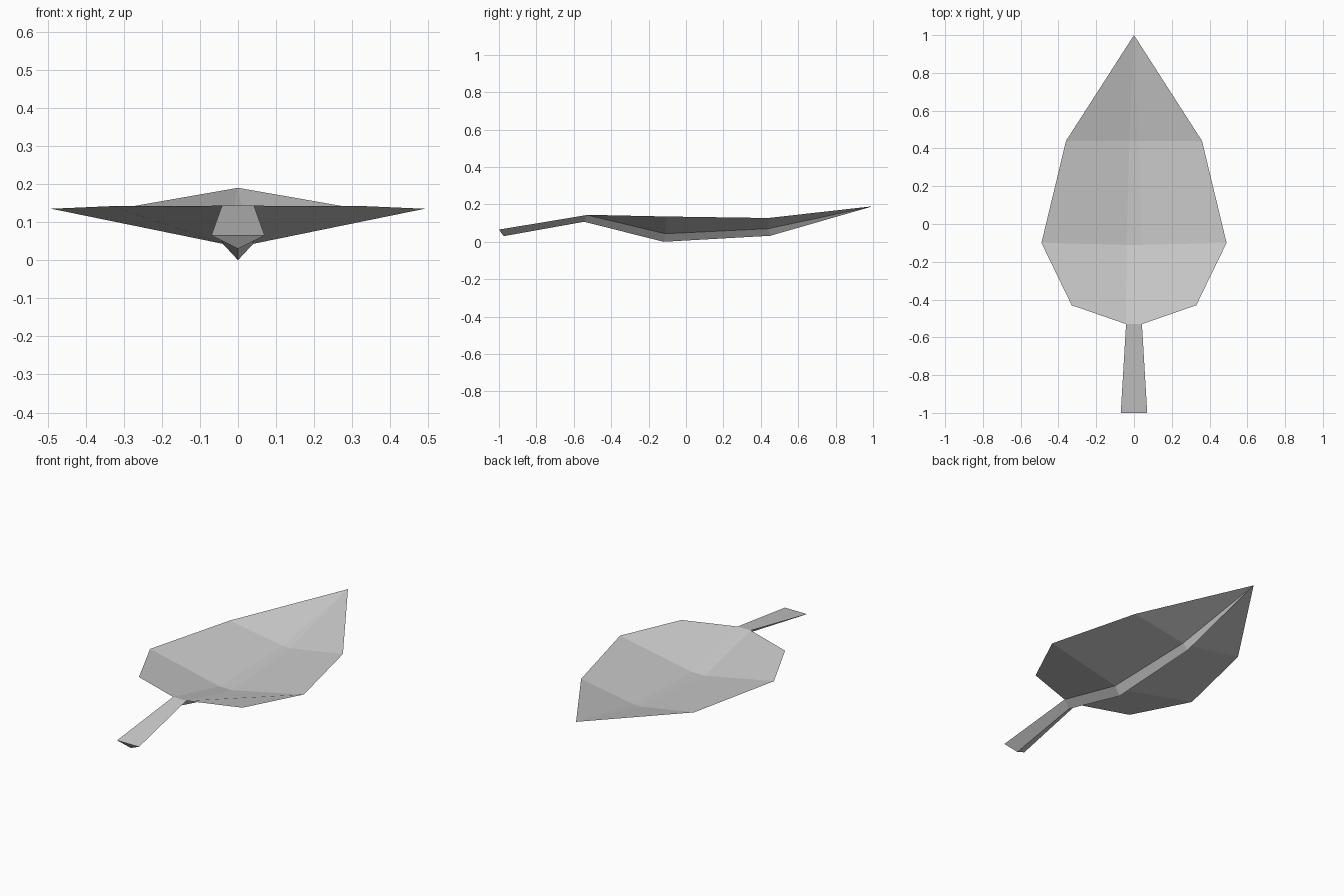
import bpy

cube = bpy.data.objects.get("Cube")
if cube:
    bpy.data.objects.remove(cube, do_unlink=True)

grey = bpy.data.materials.new("leaf_grey")
grey.use_nodes = True
colour = (0.6, 0.6, 0.6, 1)
grey.diffuse_color = colour
grey.node_tree.nodes["Principled BSDF"].inputs["Base Color"].default_value = colour


def build(name, verts, faces):
    mesh = bpy.data.meshes.new(name)
    mesh.from_pydata(verts, [], faces)
    mesh.materials.append(grey)
    obj = bpy.data.objects.new(name, mesh)
    bpy.context.collection.objects.link(obj)
    return obj


# Stations along the leaf: half width, top y, top z, keel y, keel z
stations = [
    (0.07, -1.0, 0.065, -0.975, 0.03),
    (0.042, -0.53, 0.143, -0.545, 0.107),
    (0.04, -0.11, 0.043, -0.12, 0.0),
    (0.025, 0.44, 0.07, 0.45, 0.032),
]
tip = (0, 1, 0.19)

# Stem and midrib: one V-shaped bar that tapers to the tip
verts = []
for w, y, z, ky, kz in stations:
    verts += [(-w, y, z), (w, y, z), (0, ky, kz)]
verts.append(tip)
last = len(stations) - 1
faces = [(0, 2, 1)]
for i in range(last):
    a = 3 * i
    for j in range(3):
        k = (j + 1) % 3
        faces.append((a + j, a + k, a + 3 + k, a + 3 + j))
for j in range(3):
    faces.append((3 * last + j, 3 * last + (j + 1) % 3, len(verts) - 1))
build("stem_and_midrib", verts, faces)

# Blade halves: thin sheets from the midrib to the raised rim
rim = [(0.33, -0.43, 0.142), (0.49, -0.1, 0.135), (0.36, 0.44, 0.127)]
inner = [(w, y, z) for w, y, z, ky, kz in stations[1:]]
for name, side in (("left_blade", 1), ("right_blade", -1)):
    points = [(side * x, y, z) for x, y, z in inner + rim + [tip]]
    panels = [(0, 3, 4, 1), (1, 4, 5, 2), (2, 5, 6)]
    if side < 0:
        panels = [p[::-1] for p in panels]
    build(name, points, panels)
